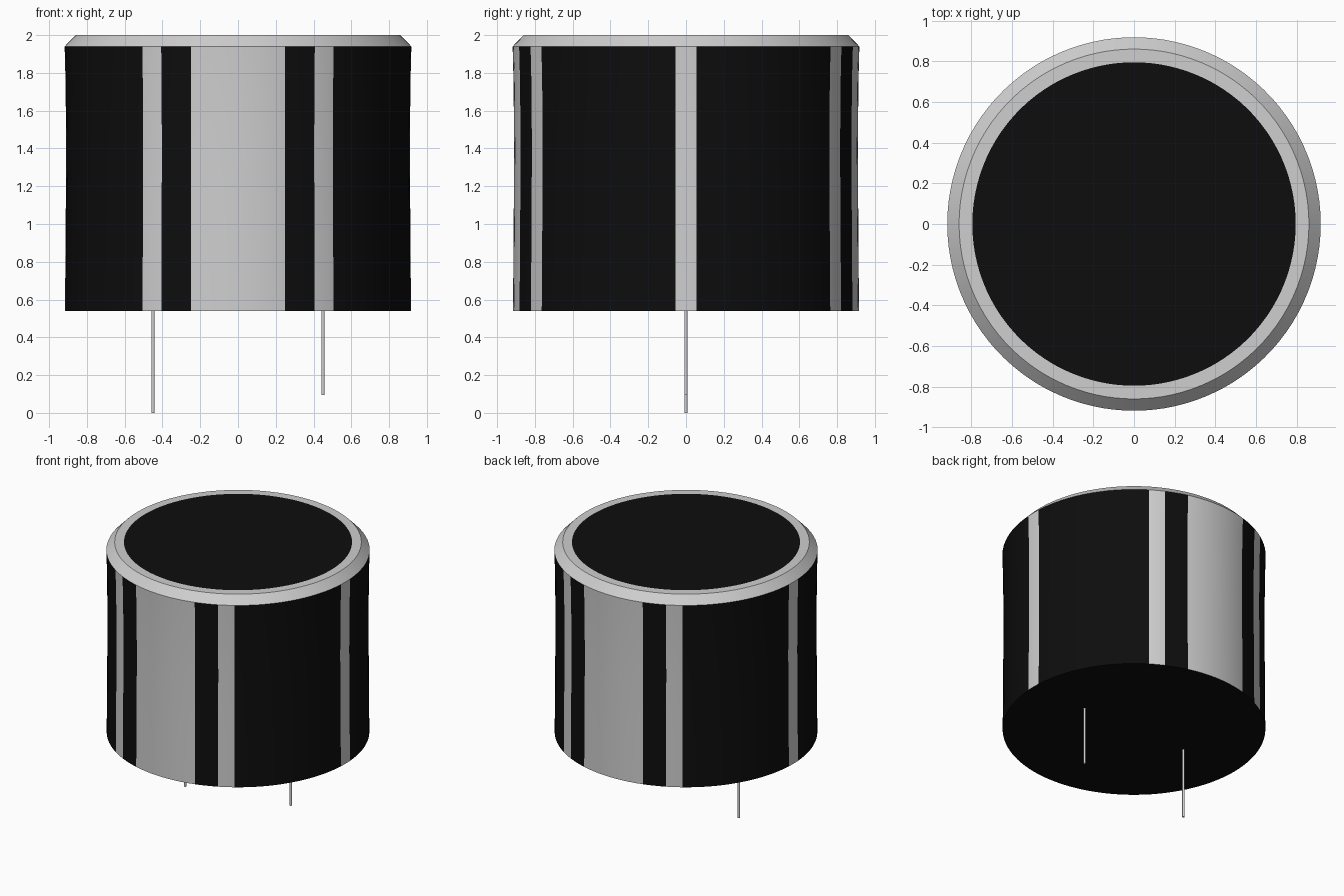
import bpy
import bmesh
from math import radians, degrees, cos, sin, ceil

cube = bpy.data.objects.get("Cube")
if cube:
    bpy.data.objects.remove(cube, do_unlink=True)


def material(name, value):
    mat = bpy.data.materials.new(name)
    mat.use_nodes = True
    colour = (value, value, value, 1)
    mat.diffuse_color = colour
    mat.node_tree.nodes["Principled BSDF"].inputs["Base Color"].default_value = colour
    return mat


black = material("black", 0.004)
silver = material("light grey", 0.62)

# Stripe edges within one quarter turn, measured from the side
edges = [0, 3.45, 56.5, 63.7, 74.2, 90]
quarter = []
for a, b in zip(edges, edges[1:]):
    steps = ceil((b - a) / 3.6)
    quarter += [a + (b - a) * i / steps for i in range(steps)]
half = quarter + [90] + [180 - a for a in reversed(quarter[1:])]
angles = [radians(a) for a in half + [a + 180 for a in half]]


def is_stripe(angle):
    a = angle % 180
    a = min(a, 180 - a)
    return a < edges[1] or edges[2] < a < edges[3] or a > edges[4]


def lathe(name, profile, mats, striped=False):
    """Turn a (radius, height) profile about the z axis; radius 0 closes it."""
    bm = bmesh.new()
    rings = []
    for r, z in profile:
        if r == 0:
            rings.append([bm.verts.new((0, 0, z))] * len(angles))
        else:
            rings.append([bm.verts.new((r * cos(a), r * sin(a), z)) for a in angles])
    n = len(angles)
    for k, (low, high) in enumerate(zip(rings, rings[1:])):
        for i in range(n):
            j = (i + 1) % n
            corners = list(dict.fromkeys((low[i], low[j], high[j], high[i])))
            face = bm.faces.new(corners)
            if striped and profile[k][0] > 0:
                start = degrees(angles[i])
                end = degrees(angles[j]) if j else 360
                face.material_index = int(is_stripe((start + end) / 2))
    mesh = bpy.data.meshes.new(name)
    bm.to_mesh(mesh)
    bm.free()
    for mat in mats:
        mesh.materials.append(mat)
    obj = bpy.data.objects.new(name, mesh)
    bpy.context.collection.objects.link(obj)
    smooth(obj)
    return obj


def smooth(obj):
    bpy.ops.object.select_all(action="DESELECT")
    obj.select_set(True)
    bpy.context.view_layer.objects.active = obj
    bpy.ops.object.shade_smooth_by_angle(angle=radians(30))


# Striped sleeve with a faint waist and a closed base
lathe("sleeve",
      [(0, 0.54), (0.916, 0.54), (0.913, 0.9), (0.91, 1.4), (0.913, 1.75), (0.918, 1.94)],
      [black, silver], striped=True)

# Bevelled rim and flat top plate
lathe("rim", [(0.918, 1.94), (0.86, 2), (0.795, 2)], [silver])
lathe("top_plate", [(0.795, 2), (0, 2)], [black])

# Two wire leads, one longer than the other
for name, x, bottom in (("long_lead", -0.45, 0), ("short_lead", 0.45, 0.095)):
    top = 0.55
    bpy.ops.mesh.primitive_cylinder_add(vertices=16, radius=0.009, depth=top - bottom,
                                        location=(x, 0, (top + bottom) / 2))
    lead = bpy.context.object
    lead.name = name
    lead.data.materials.append(silver)
    smooth(lead)
